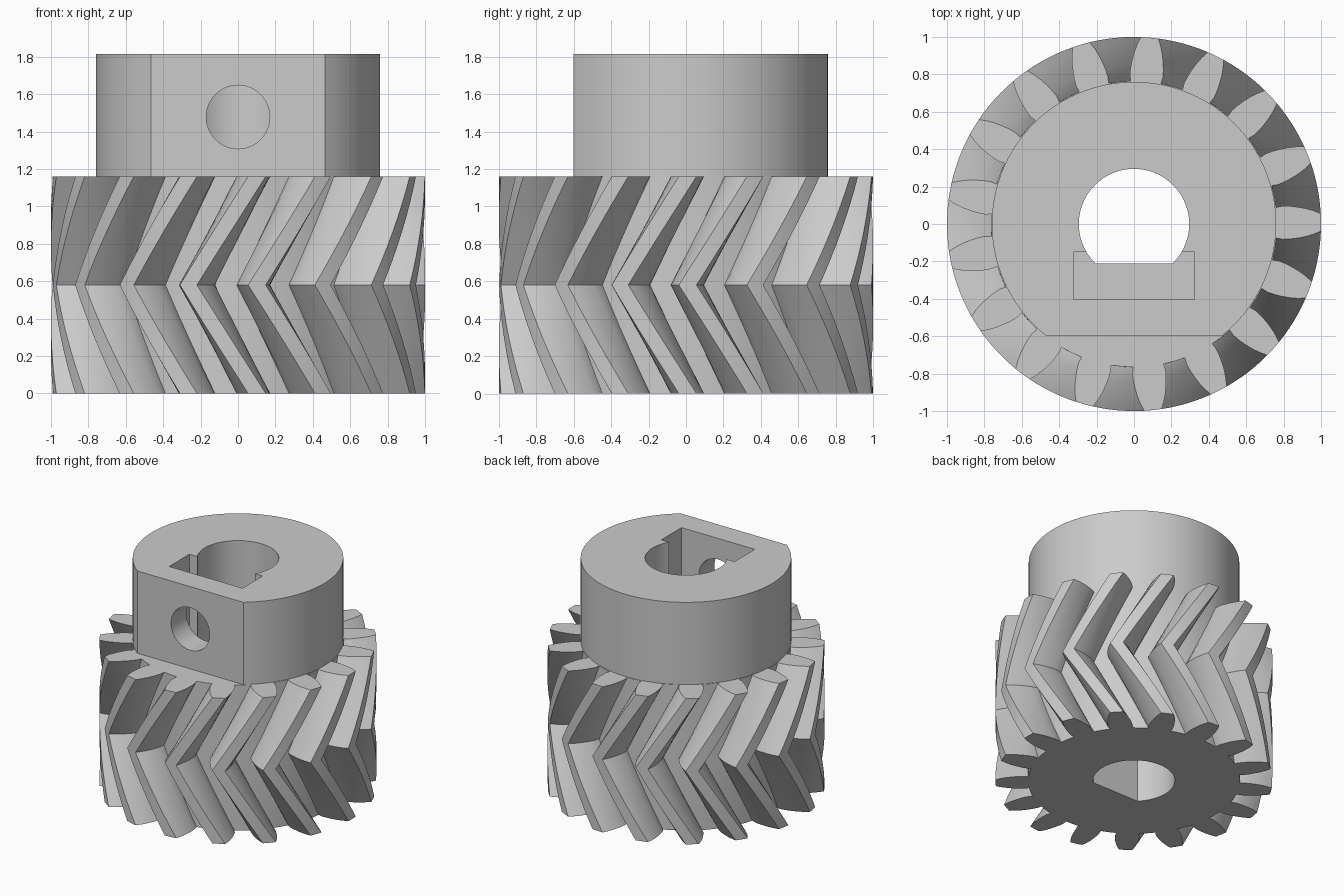
import bpy, bmesh
from math import sin, cos, asin, pi, radians, tau
from mathutils import Matrix

TEETH = 17
GEAR_TOP = 1.16
HUB_TOP = 1.815
HALF_STEPS = 8
TWIST = radians(21.2)
PITCH = tau / TEETH
START = radians(0.5)
# Tooth flank as (radius, half angle in degrees), root to tip
FLANK = [(0.765, 6.1), (0.80, 6.4), (0.84, 6.0), (0.88, 5.4),
         (0.92, 4.7), (0.96, 3.8), (1.0, 2.7)]

if "Cube" in bpy.data.objects:
    bpy.data.objects.remove(bpy.data.objects["Cube"], do_unlink=True)

grey = bpy.data.materials.new("plain grey")
grey.use_nodes = True
COLOUR = (0.6, 0.6, 0.6, 1)
grey.diffuse_color = COLOUR
grey.node_tree.nodes["Principled BSDF"].inputs["Base Color"].default_value = COLOUR


def loft(name, rings):
    """Closed solid through rings of matching points."""
    bm = bmesh.new()
    layers = [[bm.verts.new(p) for p in ring] for ring in rings]
    n = len(layers[0])
    for low, high in zip(layers, layers[1:]):
        for i in range(n):
            j = (i + 1) % n
            bm.faces.new((low[i], low[j], high[j], high[i]))
    bm.faces.new(layers[0][::-1])
    bm.faces.new(layers[-1])
    bmesh.ops.recalc_face_normals(bm, faces=bm.faces)
    mesh = bpy.data.meshes.new(name)
    bm.to_mesh(mesh)
    bm.free()
    mesh.materials.append(grey)
    obj = bpy.data.objects.new(name, mesh)
    bpy.context.collection.objects.link(obj)
    return obj


def prism(name, profile, z0, z1):
    return loft(name, [[(x, y, z) for x, y in profile] for z in (z0, z1)])


def d_profile(radius, flat, steps=72):
    """Circle cut straight across at y = -flat."""
    a0 = -asin(flat / radius)
    sweep = pi - 2 * a0
    return [(radius * cos(a0 + sweep * i / steps),
             radius * sin(a0 + sweep * i / steps)) for i in range(steps + 1)]


def activate(obj):
    bpy.ops.object.select_all(action="DESELECT")
    obj.select_set(True)
    bpy.context.view_layer.objects.active = obj


def cut(obj, cutter):
    mod = obj.modifiers.new("cut", "BOOLEAN")
    mod.operation = "DIFFERENCE"
    mod.solver = "EXACT"
    mod.object = cutter
    activate(obj)
    bpy.ops.object.modifier_apply(modifier=mod.name)
    cutter.hide_render = True


def gear_ring(z):
    """Tooth outline, turned most at the two ends and not at mid height."""
    turn = START + TWIST * abs(2 * z / GEAR_TOP - 1)
    points = []
    for k in range(TEETH):
        centre = turn + k * PITCH
        outline = [(r, -radians(h)) for r, h in FLANK] + [(1.0, 0)]
        outline += [(r, radians(h)) for r, h in reversed(FLANK)]
        outline += [(FLANK[0][0], PITCH / 2)]
        points += [(r * cos(centre + a), r * sin(centre + a), z) for r, a in outline]
    return points


# Herringbone gear and hub with a flat front
levels = 2 * HALF_STEPS
gear = loft("herringbone_gear", [gear_ring(GEAR_TOP * i / levels) for i in range(levels + 1)])
hub = prism("hub", d_profile(0.76, 0.6, 96), GEAR_TOP, HUB_TOP)

# Shaft bore, nut slot and screw hole
bore = prism("bore_cutter", d_profile(0.295, 0.21), -0.5, 2.5)
slot = prism("slot_cutter", [(-0.323, -0.405), (0.323, -0.405), (0.323, -0.15), (-0.323, -0.15)],
             GEAR_TOP - 0.2, 2.5)
hole = prism("screw_hole_cutter", [(0.17 * cos(tau * i / 48), 0.17 * sin(tau * i / 48))
                                   for i in range(48)], 0, 0.8)
hole.data.transform(Matrix.Translation((0, 0, 1.478)) @ Matrix.Rotation(pi / 2, 4, "X"))
cut(gear, bore)
for cutter in (bore, slot, hole):
    cut(hub, cutter)
for cutter in (bore, slot, hole):
    bpy.data.objects.remove(cutter, do_unlink=True)

for obj in (gear, hub):
    activate(obj)
    bpy.ops.object.shade_smooth_by_angle(angle=radians(25))
